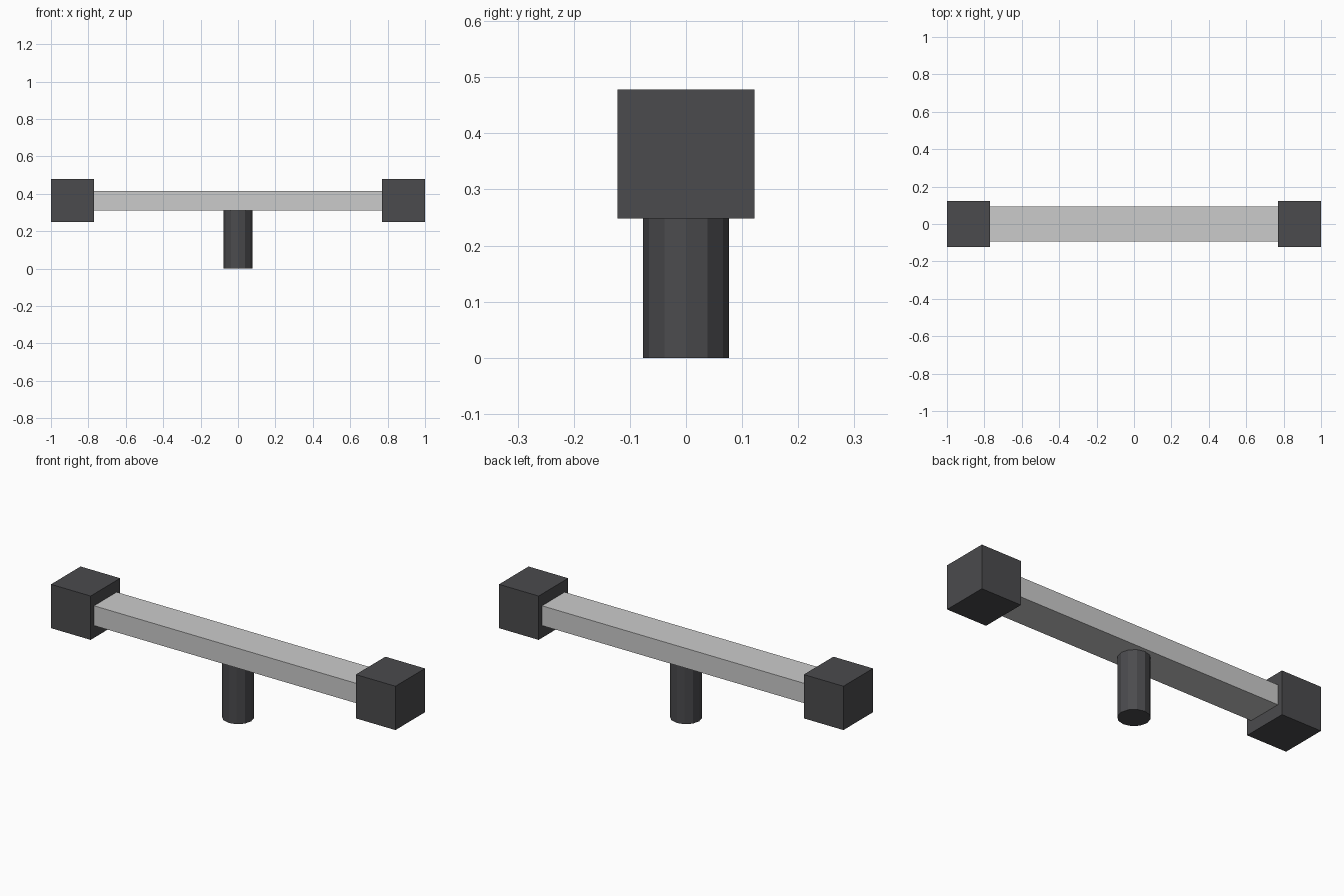
import bpy

if "Cube" in bpy.data.objects:
    bpy.data.objects.remove(bpy.data.objects["Cube"])

dark = bpy.data.materials.new("dark_grey")
dark.diffuse_color = (0.07, 0.07, 0.075, 1)
dark.use_nodes = True
dark.node_tree.nodes["Principled BSDF"].inputs["Base Color"].default_value = dark.diffuse_color


def box(name, centre, size, material=None):
    bpy.ops.mesh.primitive_cube_add(size=1, location=centre)
    obj = bpy.context.object
    obj.name = name
    obj.scale = size
    bpy.ops.object.transform_apply(location=False, rotation=False, scale=True)
    if material:
        obj.data.materials.append(material)
    return obj


# Horizontal crossbar between the end blocks
box("crossbar", (0, 0, 0.364), (1.54, 0.188, 0.104))

# Matching block on each end
for name, side in (("left_end_block", -1), ("right_end_block", 1)):
    box(name, (side * 0.885, 0, 0.363), (0.23, 0.245, 0.23), dark)

# Twelve-sided post under the middle of the bar
bpy.ops.mesh.primitive_cylinder_add(vertices=12, radius=0.0765, depth=0.312,
                                    location=(0, 0, 0.156))
post = bpy.context.object
post.name = "post"
post.data.materials.append(dark)
